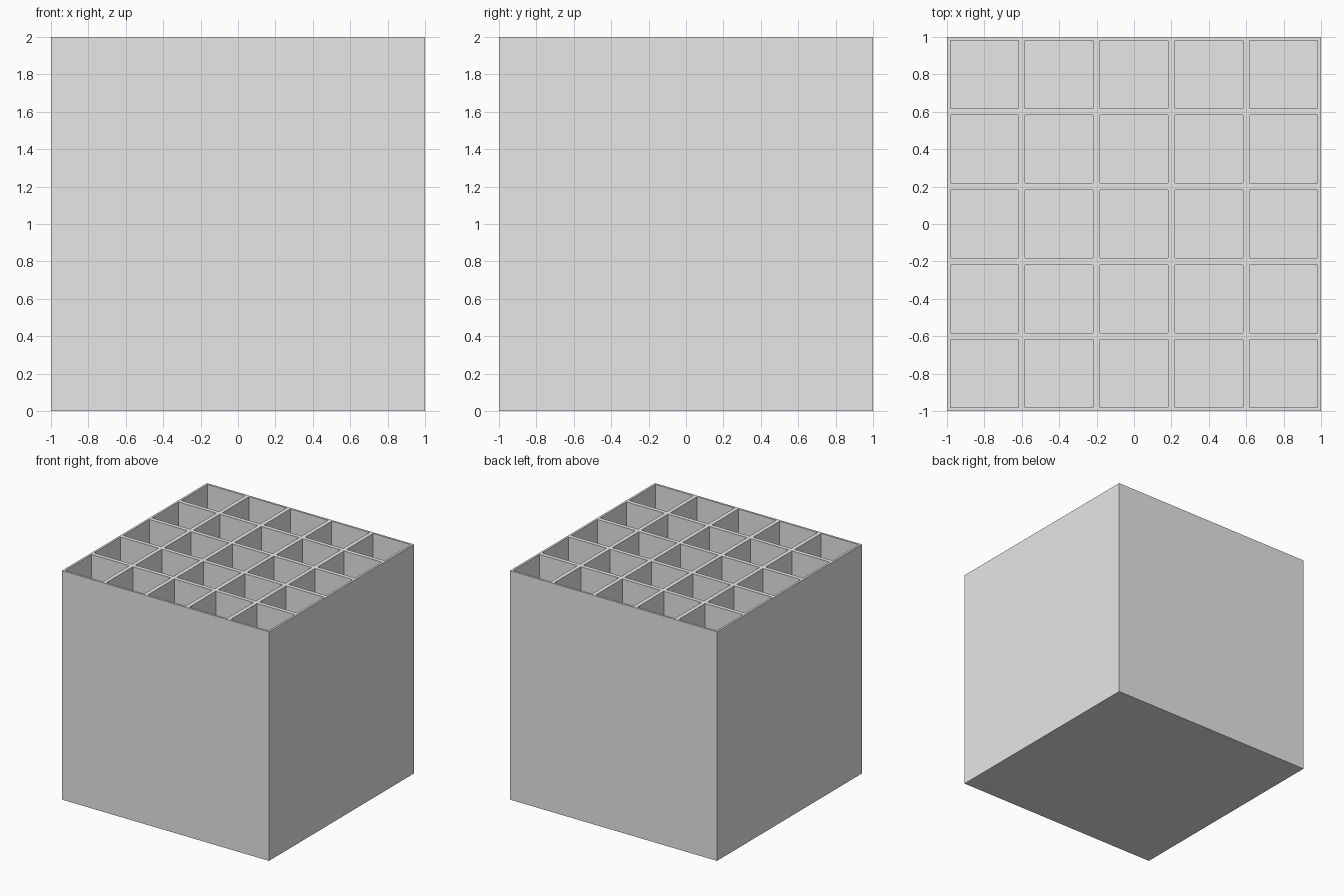
import bpy
import bmesh
from mathutils import Vector

SIZE = 2.0
CELLS = 5
HALF_WALL = 0.018
FLOOR = 0.02

default = bpy.data.objects.get("Cube")
if default:
    bpy.data.objects.remove(default, do_unlink=True)


def make_material(name, colour):
    mat = bpy.data.materials.new(name)
    mat.use_nodes = True
    mat.diffuse_color = colour
    mat.node_tree.nodes["Principled BSDF"].inputs["Base Color"].default_value = colour
    return mat


bm = bmesh.new()

# Top sheet, one square per compartment
bmesh.ops.create_grid(bm, x_segments=CELLS, y_segments=CELLS, size=SIZE / 2)
bmesh.ops.translate(bm, verts=bm.verts, vec=Vector((0, 0, SIZE)))
cells = bm.faces[:]

# Outer walls, drawn down from the rim, and a closed underside
rim = [e for e in bm.edges if e.is_boundary]
skirt = bmesh.ops.extrude_edge_only(bm, edges=rim)["geom"]
for v in skirt:
    if isinstance(v, bmesh.types.BMVert):
        v.co.z = 0
base = [e for e in bm.edges if e.is_boundary]
bmesh.ops.holes_fill(bm, edges=base, sides=0)

# Deep compartments separated by thin walls
bmesh.ops.inset_individual(bm, faces=cells, thickness=HALF_WALL, use_even_offset=True)
floors = bmesh.ops.extrude_discrete_faces(bm, faces=cells)["faces"]
for f in floors:
    for v in f.verts:
        v.co.z = FLOOR

bmesh.ops.recalc_face_normals(bm, faces=bm.faces)
mesh = bpy.data.meshes.new("compartment_box")
bm.to_mesh(mesh)
bm.free()
mesh.materials.append(make_material("light grey", (0.8, 0.8, 0.8, 1)))
box = bpy.data.objects.new("compartment_box", mesh)
bpy.context.collection.objects.link(box)
